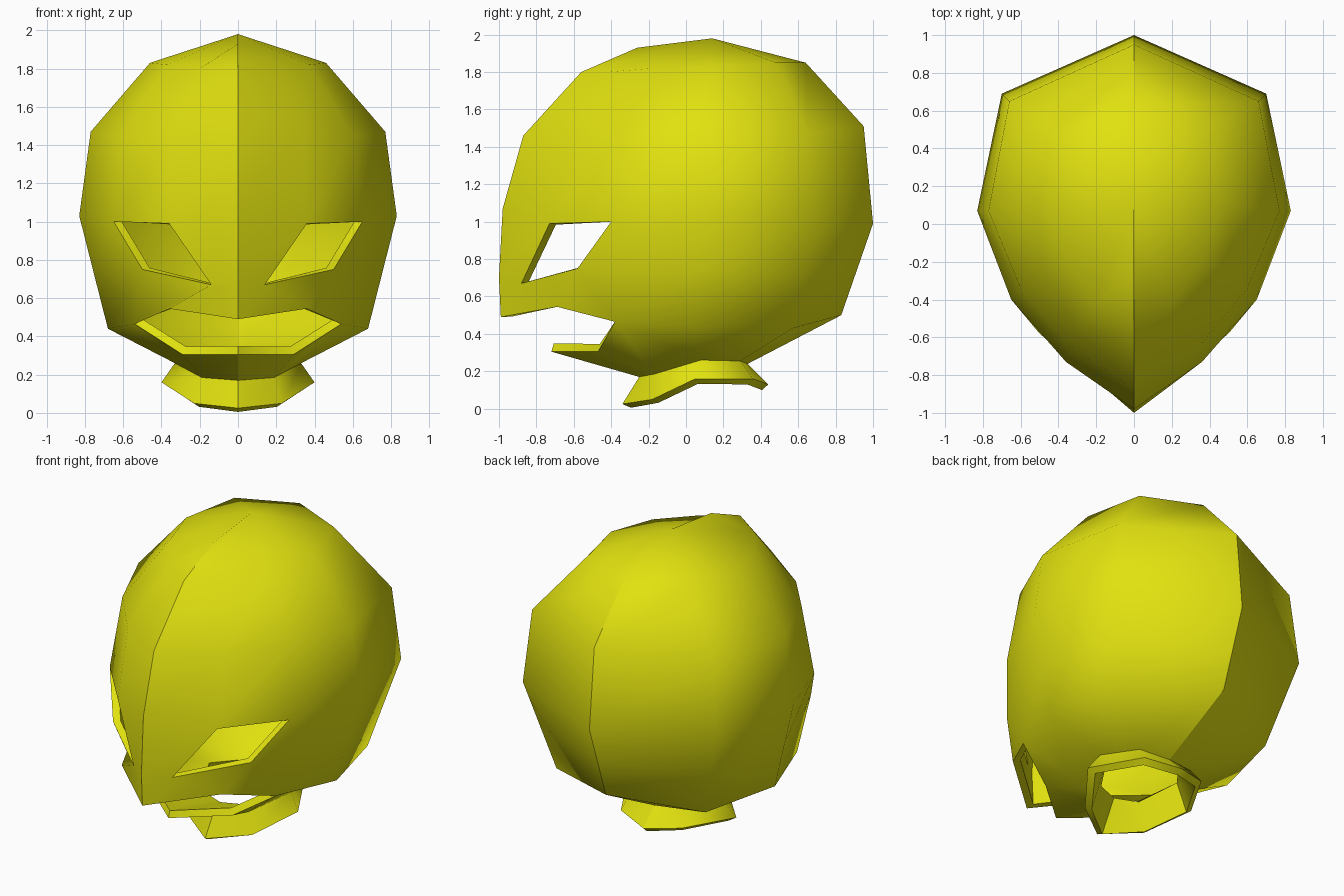
import bpy, bmesh

if "Cube" in bpy.data.objects:
    bpy.data.objects.remove(bpy.data.objects["Cube"])

# Half outlines of the helmet, bottom to top; each runs front centre -> side -> back centre
neck_rim = [(0, -.34, .025), (.23, -.18, .05), (.40, .05, .16), (.40, .05, .16), (.22, .36, .16), (0, .44, .13)]
neck_top = [(0, -.25, .17), (.19, -.17, .185), (.33, .08, .26), (.33, .08, .26), (.2, .29, .255), (0, .33, .24)]
lip_upper = [(0, -.99, .49), (.36, -.69, .545), (.54, -.38, .465), (.68, .05, .44), (.54, .57, .43), (0, .83, .5)]
lip_lower = [(0, -.72, .305), (.29, -.47, .305)] + lip_upper[2:]
brow = [(0, -.98, 1.07), (.36, -.73, .99), (.65, -.40, 1.0), (.83, .07, 1.03), (.70, .69, 1.0), (0, 1.0, .99)]
cheek = [(0, -1.0, .70), (.14, -.88, .67), (.50, -.58, .75)]
cheek += [tuple((a + b) / 2 for a, b in zip(p, q)) for p, q in zip(lip_upper[3:], brow[3:])]
forehead = [(0, -.87, 1.46), (.35, -.64, 1.43), (.60, -.34, 1.45), (.77, .07, 1.47), (.66, .65, 1.47), (0, .95, 1.51)]
crown = [(0, -.56, 1.80), (.20, -.42, 1.80), (.37, -.18, 1.82), (.46, .12, 1.83), (.36, .48, 1.85), (0, .64, 1.85)]
top = [(0, -.26, 1.93)] + [(0, .14, 1.98)] * 5
rows = [neck_rim, neck_top, lip_lower, lip_upper, cheek, brow, forehead, crown, top]
OPENINGS = {(2, 0), (2, 1), (4, 1)}   # mouth and eye cells left open

# Skin both halves between the outlines
bm = bmesh.new()
cache = {}


def vert(p):
    key = tuple(round(c, 4) + 0.0 for c in p)
    if key not in cache:
        cache[key] = bm.verts.new(key)
    return cache[key]


for side in (1, -1):
    for i in range(len(rows) - 1):
        for j in range(5):
            if (i, j) in OPENINGS:
                continue
            corners = [rows[i][j], rows[i][j + 1], rows[i + 1][j + 1], rows[i + 1][j]]
            loop = list(dict.fromkeys(vert((x * side, y, z)) for x, y, z in corners))
            if len(loop) > 2:
                bm.faces.new(loop[::side])

# Sharp centre crease (not over the top) and sharp neck fold
neck_verts = {vert((x * s, y, z)) for x, y, z in neck_top for s in (1, -1)}
for e in bm.edges:
    a, b = e.verts
    crease = abs(a.co.x) + abs(b.co.x) < 1e-4 and max(a.co.z, b.co.z) < 1.95
    if crease or (a in neck_verts and b in neck_verts):
        e.smooth = False

mesh = bpy.data.meshes.new("helmet")
bm.to_mesh(mesh)
bm.free()
helmet = bpy.data.objects.new("helmet", mesh)
bpy.context.collection.objects.link(helmet)

yellow = bpy.data.materials.new("yellow")
yellow.diffuse_color = (0.75, 0.75, 0.005, 1)
yellow.use_nodes = True
yellow.node_tree.nodes["Principled BSDF"].inputs["Base Color"].default_value = yellow.diffuse_color
mesh.materials.append(yellow)

# Shell thickness, inwards
shell = helmet.modifiers.new("shell", 'SOLIDIFY')
shell.thickness = 0.045
shell.offset = -1
shell.use_even_offset = True
bpy.context.view_layer.objects.active = helmet
helmet.select_set(True)
bpy.ops.object.modifier_apply(modifier="shell")
bpy.ops.object.shade_smooth_by_angle(angle=1.13, keep_sharp_edges=True)
